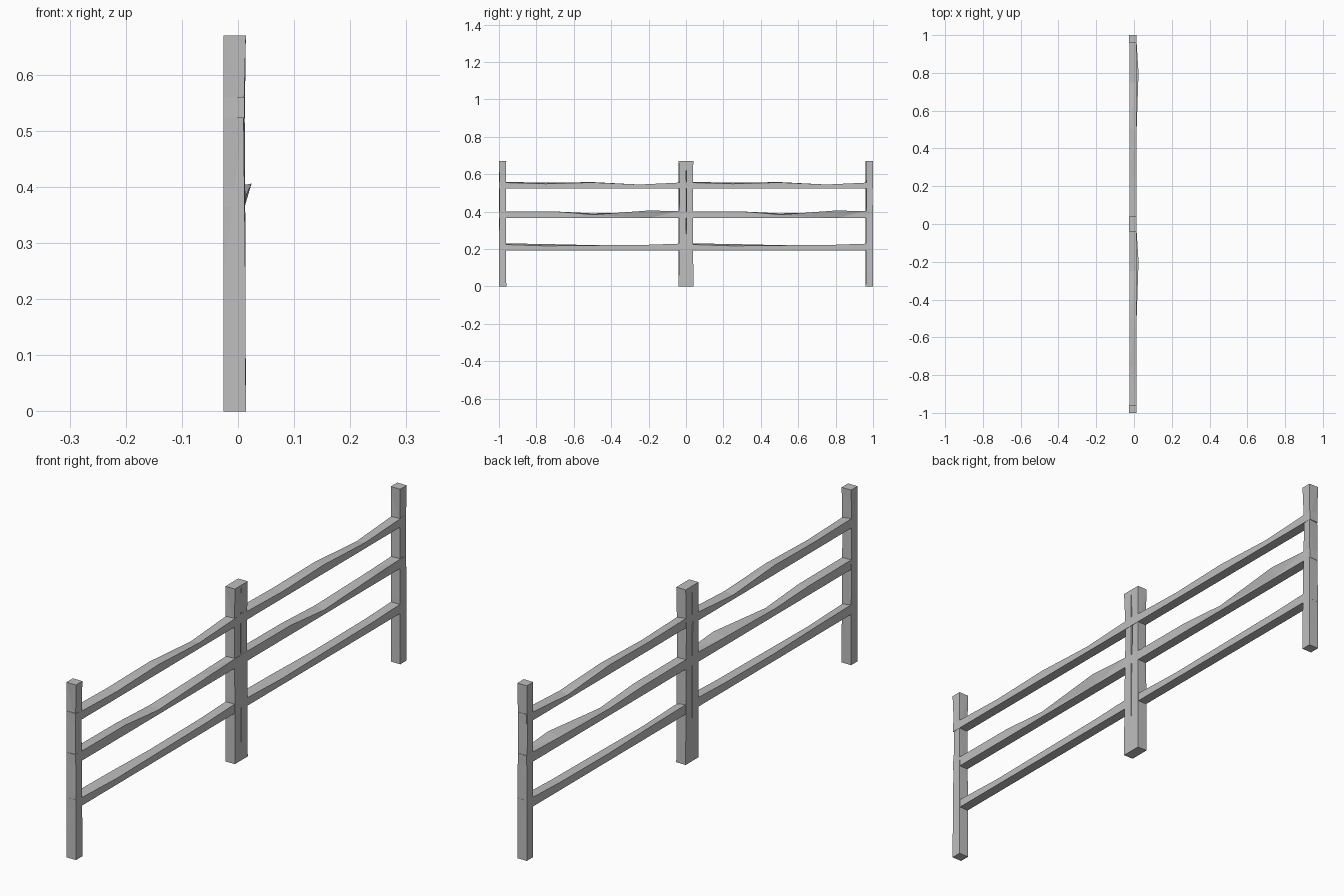
import bpy
import bmesh

cube = bpy.data.objects.get("Cube")
if cube:
    bpy.data.objects.remove(cube, do_unlink=True)

grey = bpy.data.materials.new("weathered_grey")
grey.use_nodes = True
grey.diffuse_color = (0.52, 0.52, 0.52, 1)
grey.node_tree.nodes["Principled BSDF"].inputs["Base Color"].default_value = grey.diffuse_color

BACK, FACE = -0.026, 0.013


def loft(name, rings):
    """Skin a row of four-cornered sections and cap both ends."""
    bm = bmesh.new()
    rows = [[bm.verts.new(p) for p in ring] for ring in rings]
    for a, b in zip(rows, rows[1:]):
        for i in range(4):
            j = (i + 1) % 4
            bm.faces.new((a[i], a[j], b[j], b[i]))
    bm.faces.new(rows[0][::-1])
    bm.faces.new(rows[-1])
    bmesh.ops.triangulate(bm, faces=[f for f in bm.faces if len(f.verts) == 4][:-2])
    bmesh.ops.recalc_face_normals(bm, faces=bm.faces)
    mesh = bpy.data.meshes.new(name)
    bm.to_mesh(mesh)
    bm.free()
    mesh.materials.append(grey)
    obj = bpy.data.objects.new(name, mesh)
    bpy.context.collection.objects.link(obj)


def post(name, y0, y1):
    """Square post, slightly worn on the face side above the middle."""
    rings = []
    for z, worn in ((0, 0), (0.25, 0.001), (0.52, 0.004), (0.67, 0)):
        rings.append([(BACK, y0, z), (FACE + 0.001 - worn, y0 + worn, z),
                      (FACE + 0.001 - worn / 2, y1 - worn / 2, z),
                      (BACK, y1 - worn, z)])
    loft(name, rings)


def rail(name, start, bottom, stations):
    """Hewn rail: each station is (along, back height, face height, face bulge)."""
    rings = []
    for t, back, face, bulge in stations:
        y = start + t
        rings.append([(BACK + 0.001, y, bottom), (FACE - 0.001, y, bottom),
                      (FACE - 0.001 + bulge, y, bottom + face),
                      (BACK + 0.001, y, bottom + back)])
    loft(name, rings)


# Wavy upper edges for the three rail heights
rails = {
    "upper_rail": (0.523, [(0, .037, .037, 0), (.04, .036, .032, 0), (.25, .032, .026, 0),
                           (.5, .035, .033, 0), (.75, .017, .022, 0),
                           (.96, .032, .032, 0), (1, .037, .037, 0)]),
    "middle_rail": (0.365, [(0, .037, .037, 0), (.3, .035, .036, 0),
                            (.5, .026, .019, .002), (.8, .032, .041, .012),
                            (.96, .037, .038, .002), (1, .037, .037, 0)]),
    "lower_rail": (0.193, [(0, .037, .037, 0), (.04, .037, .031, 0), (.25, .034, .024, 0),
                           (.5, .028, .027, 0), (.8, .030, .030, 0),
                           (1, .037, .037, 0)]),
}

# Two matching bays stand end to end
for bay, start in (("front", -1), ("back", 0)):
    post(bay + "_bay_first_post", start, start + 0.039)
    post(bay + "_bay_last_post", start + 0.961, start + 1)
    for part, (bottom, stations) in rails.items():
        rail(bay + "_bay_" + part, start, bottom, stations)
